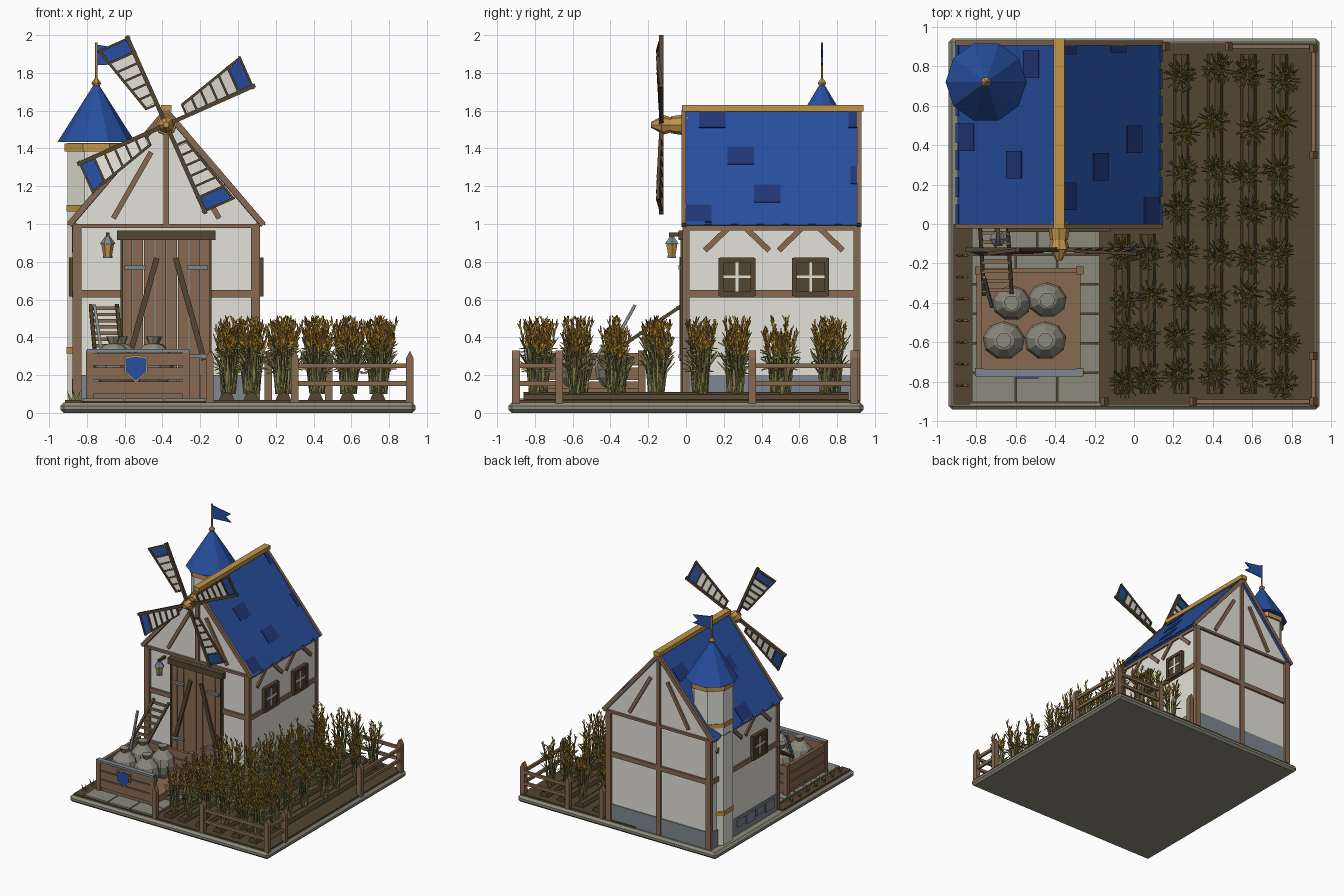
import bpy, bmesh, math, random
from mathutils import Vector, Matrix

random.seed(4)
cube = bpy.data.objects.get("Cube")
if cube:
    bpy.data.objects.remove(cube)


def material(name, r, g, b):
    col = [(c / 255) ** 2.2 for c in (r, g, b)] + [1]
    m = bpy.data.materials.new(name)
    m.use_nodes = True
    m.diffuse_color = col
    m.node_tree.nodes["Principled BSDF"].inputs["Base Color"].default_value = col
    return m


PLASTER = material("plaster", 226, 225, 215)
TIMBER = material("timber", 134, 105, 82)
DARK = material("dark_wood_and_soil", 84, 70, 52)
BLUE = material("roof_blue", 43, 80, 158)
NAVY = material("dark_blue", 38, 58, 118)
GOLD = material("gold", 192, 147, 75)
SLATE = material("slate_grey", 126, 134, 142)
STONE = material("stone", 138, 136, 122)
STALK = material("stalk_olive", 132, 128, 78)
WHEAT = material("wheat_gold", 172, 130, 52)


def finish(name, bm, *mats):
    bmesh.ops.recalc_face_normals(bm, faces=bm.faces)
    me = bpy.data.meshes.new(name)
    bm.to_mesh(me)
    bm.free()
    for m in mats:
        me.materials.append(m)
    ob = bpy.data.objects.new(name, me)
    bpy.context.collection.objects.link(ob)
    return ob


def span(name, x, y, z, mat):
    """Box between pairs of coordinates."""
    bm = bmesh.new()
    size = [b - a for a, b in (x, y, z)]
    mid = [(a + b) / 2 for a, b in (x, y, z)]
    bmesh.ops.create_cube(bm, matrix=Matrix.Translation(mid) @ Matrix.Diagonal(size + [1]))
    return finish(name, bm, mat)


def beam(name, p, q, w, t, mat, n=(0, 1, 0)):
    """Bar from p to q, w wide, t thick along the normal n."""
    p, q, n = Vector(p), Vector(q), Vector(n)
    d = (q - p).normalized()
    x = n.cross(d).normalized()
    y = d.cross(x)
    rot = Matrix((x, y, d)).transposed().to_4x4()
    bm = bmesh.new()
    bmesh.ops.create_cube(bm, matrix=Matrix.Translation((p + q) / 2) @ rot
                          @ Matrix.Diagonal((w, t, (q - p).length, 1)))
    return finish(name, bm, mat)


def prism(name, pts, y0, y1, mat):
    """Outline in x and z, extruded along y."""
    bm = bmesh.new()
    face = bm.faces.new([bm.verts.new((x, y0, z)) for x, z in pts])
    ext = bmesh.ops.extrude_face_region(bm, geom=[face])["geom"]
    bmesh.ops.translate(bm, vec=(0, y1 - y0, 0), verts=[v for v in ext if isinstance(v, bmesh.types.BMVert)])
    return finish(name, bm, mat)


def cone(name, loc, r1, r2, h, sides, mat, rot=None):
    """Tapered cylinder standing on loc."""
    bm = bmesh.new()
    m = Matrix.Translation(loc) @ (rot or Matrix.Rotation(math.pi / sides, 4, 'Z')) @ Matrix.Translation((0, 0, h / 2))
    bmesh.ops.create_cone(bm, cap_ends=True, segments=sides, radius1=r1, radius2=r2, depth=h, matrix=m)
    return finish(name, bm, mat)


# Ground
slab = span("base_slab", (-.94, .94), (-.94, .94), (0, .055), STONE)
bev = slab.modifiers.new("bevel", 'BEVEL')
bev.width = .018
span("soil_field", (-.16, .915), (-.915, .915), (.05, .067), DARK)
span("soil_strip", (-.915, -.83), (-.915, 0), (.05, .067), DARK)
span("paving_bed", (-.83, -.16), (-.91, 0), (.05, .062), DARK)
for row in range(6):
    edges = [-.825] + [e - (row % 2) * .1 for e in (-.6, -.39)] + [-.17]
    for a, b in zip(edges, edges[1:]):
        y = -.905 + row * .15
        span("paving_stone", (a + .004, b - .004), (y + .004, y + .146), (.05, .075), STONE)

# House body and plinth
C, HALF = -.38, .485
prism("house_walls", [(C - HALF, .06), (C + HALF, .06), (C + HALF, 1), (C + .5, 1.0), (C, 1.575),
                      (C - .5, 1.0), (C - HALF, 1)], .005, .9, PLASTER)
span("stone_plinth", (C - .492, C + .492), (-.004, .908), (.055, .2), SLATE)
for k in range(4):
    span("plinth_block", (C - .5, C - .48), (.06 + k * .13, .17 + k * .13), (.1 + k % 2 * .02, .18), SLATE)

# Roof with darker tile patches
prism("roof", [(C - .515, 1.0), (C, 1.61), (C + .515, 1.0), (C + .495, .99), (C, 1.57), (C - .495, .99)],
      -.008, .925, BLUE)
span("ridge_beam", (C - .028, C + .028), (-.022, .94), (1.595, 1.63), GOLD)
for side, patches in ((1, ((.14, .09), (.29, .41), (.43, .74), (.065, .91), (.89, .09), (.9, .58))),
                      (-1, ((.81, .27), (.44, .91), (.3, .44)))):
    down = Vector((side * .515, 0, -.61))
    nrm = Vector((side * .61, 0, .515)).normalized()
    top = Vector((C, 0, 1.61)) + nrm * .002
    for y, f in patches:
        o = Vector((0, y, 0))
        w = .06 if y > .85 else .14
        beam("dark_tile_patch", top + o + down * (f - .075), top + o + down * (f + .075), w, .008, NAVY, nrm)
    for k in range(7):
        o = Vector((0, .05 + k * .137, 0))
        beam("eave_tile", top + o + down * .985, top + o + down * 1.012, .1, .006, BLUE, nrm)

# Timber frame on front and back
for y, s in ((0, -1), (.905, 1)):
    for k in (-1, 1):
        beam("corner_post", (C + k * .472, y, .06), (C + k * .472, y, .99), .048, .035, TIMBER)
        beam("rake_board", (C + k * .515, y + s * .012, .995), (C, y + s * .012, 1.597), .032, .024, TIMBER)
        beam("gable_brace", (C + k * .28, y, 1.03), (C + k * .08, y, 1.38), .028, .02, TIMBER)
        beam("wall_rail", (C + k * .46, y, .63), (C + k * (.23 if s < 0 else 0), y, .63), .04, .025, TIMBER)
    beam("gable_post", (C, y, 1.0), (C, y, 1.54), .03, .03, TIMBER)
    beam("tie_beam", (C - .49, y, .99), (C + .49, y, .99), .02, .03, TIMBER)
beam("back_post", (C, .905, .06), (C, .905, 1), .04, .025, TIMBER)

# Timber frame and windows on the sides
X = (1, 0, 0)
for k in (-1, 1):
    x = C + k * HALF
    for z in (.63, .985):
        beam("side_rail", (x, 0, z), (x, .9, z), .04, .025, TIMBER, X)
    for y in (.27, .66):
        for s in (-1, 1):
            beam("side_brace", (x, y + s * .17, .86), (x, y + s * .05, .975), .03, .025, TIMBER, X)
        if k < 0 and y > .5:
            continue
        span("window_pane", (x - .018, x + .018), (y - .09, y + .09), (.63, .81), DARK)
        for s in (-1, 1):
            beam("window_jamb", (x, y + s * .085, .62), (x, y + s * .085, .82), .025, .06, DARK, X)
            beam("window_sill", (x, y - .09, .72 + s * .09), (x, y + .09, .72 + s * .09), .025, .06, DARK, X)
        beam("mullion", (x, y, .64), (x, y, .8), .014, .045, PLASTER, X)
        beam("mullion", (x, y - .075, .72), (x, y + .075, .72), .014, .045, PLASTER, X)

# Double door
for i in range(8):
    x = -.62 + i * .06
    span("door_plank", (x + .002, x + .058), (-.02, .01), (.075, .92), TIMBER)
beam("door_lintel", (-.64, -.015, .94), (-.12, -.015, .94), .05, .05, DARK)
for k in (-1, 1):
    beam("door_brace", (C + k * .2, -.025, .28), (C + k * .05, -.025, .82), .03, .02, DARK)
    beam("door_edge", (C + k * .235, -.015, .08), (C + k * .235, -.015, .92), .012, .03, DARK)
    for z in (.3, .77):
        beam("door_hinge", (C + k * .22, -.03, z), (C + k * .11, -.03, z), .02, .02, SLATE)

# Wall lantern
beam("lantern_bracket", (-.69, 0, .945), (-.69, -.09, .945), .02, .02, DARK, X)
cone("lantern_cap", (-.69, -.075, .895), .042, .012, .04, 6, SLATE)
cone("lantern_glass", (-.69, -.075, .83), .022, .034, .065, 6, GOLD)
cone("lantern_foot", (-.69, -.075, .82), .026, .026, .012, 6, SLATE)

# Corner tower with flag
TX, TY = -.75, .72
cone("tower", (TX, TY, .06), .165, .165, 1.37, 8, PLASTER)
for z, r, h in ((.315, .172, .035), (1.065, .172, .035), (1.385, .182, .04)):
    cone("tower_band", (TX, TY, z), r, r, h, 8, GOLD)
cone("tower_roof", (TX, TY, 1.435), .205, .012, .305, 10, BLUE)
cone("finial", (TX, TY, 1.725), .014, .026, .022, 6, GOLD)
cone("finial_top", (TX, TY, 1.747), .026, .006, .025, 6, GOLD)
cone("flag_pole", (TX, TY, 1.74), .007, .007, .22, 6, GOLD)
prism("flag", [(TX, 1.95), (TX + .18, 1.92), (TX + .13, 1.885), (TX + .18, 1.85), (TX, 1.84)],
      TY - .004, TY + .004, BLUE)

# Windmill hub and sails
HUB = Vector((C, -.13, 1.525))
to_front = Matrix.Rotation(math.pi / 2, 4, 'X')
cone("axle_mount", (C, .01, 1.525), .058, .045, .09, 8, GOLD, to_front)
cone("hub", (C, -.08, 1.525), .04, .055, .05, 8, GOLD, to_front)
cone("hub_nose", (C, -.13, 1.525), .045, .015, .055, 8, GOLD, to_front)
for i in range(4):
    a = math.radians(24 + 90 * i)
    u, v = Vector((math.cos(a), 0, math.sin(a))), Vector((-math.sin(a), -.12, math.cos(a)))

    def at(r, f):
        """Point at radius r, fraction f across the tapered sail."""
        return HUB + u * r + v * (f * (.03 + .27 * r))

    def cloth(name, r0, r1, mat):
        bm = bmesh.new()
        quad = [at(r0, .05), at(r1, .05), at(r1, .95), at(r0, .95)]
        f = bm.faces.new([bm.verts.new(p) for p in quad])
        bmesh.ops.solidify(bm, geom=[f], thickness=.006)
        finish(name, bm, mat)

    cloth("sail_cloth", .13, .42, PLASTER)
    cloth("sail_tip", .42, .5, BLUE)
    beam("sail_spar", HUB, at(.515, 0), .022, .024, DARK)
    beam("sail_edge", at(.12, 1), at(.505, 1), .014, .016, DARK)
    for r in (.12, .18, .24, .3, .36, .42, .5):
        beam("sail_batten", at(r, -.08), at(r, 1.05), .012, .018, DARK)

# Wagon box with sacks, open on one side
span("wagon_floor", (-.79, -.27), (-.75, -.23), (.075, .13), TIMBER)
for z in (.1, .175, .25):
    for y in (-.75, -.235):
        beam("wagon_plank", (-.79, y, z + .033), (-.27, y, z + .033), .066, .025, TIMBER)
    beam("wagon_plank", (-.785, -.75, z + .033), (-.785, -.235, z + .033), .066, .025, TIMBER, X)
for x in (-.785, -.275):
    for y in (-.75, -.235):
        span("wagon_post", (x - .02, x + .02), (y - .02, y + .02), (.07, .33), TIMBER)
beam("wagon_rim", (-.8, -.755, .328), (-.26, -.755, .328), .018, .04, SLATE)
for x, y, r in ((-.62, -.4, .1), (-.44, -.385, .1), (-.66, -.59, .108), (-.45, -.59, .108)):
    bm = bmesh.new()
    bmesh.ops.create_uvsphere(bm, u_segments=9, v_segments=6, radius=1,
                              matrix=Matrix.Translation((x, y, .25)) @ Matrix.Diagonal((r, r * .9, .125, 1)))
    finish("sack", bm, STONE)
    cone("sack_knot", (x, y, .36), .02, .04, .045, 7, STONE)
outline = [(-.065, .06), (0, .072), (.065, .06), (.06, -.02), (0, -.075), (-.06, -.02)]
for name, s, y, mat in (("shield_border", 1, -.776, GOLD), ("shield", .87, -.782, BLUE)):
    prism(name, [(-.54 + x * s, .235 + z * s) for x, z in outline], y, -.76, mat)

# Ladder and tool
for x in (-.77, -.63):
    beam("ladder_rail", (x + .01, -.36, .34), (x - .01, -.02, .57), .018, .02, DARK, X)
for k in range(7):
    f = (k + .5) / 7
    beam("ladder_rung", (-.77, -.36 + .34 * f, .34 + .23 * f), (-.63, -.36 + .34 * f, .34 + .23 * f), .018, .018, TIMBER)
beam("tool_handle", (-.72, -.42, .3), (-.76, -.27, .57), .016, .016, SLATE)

# Fence
for x, y in ((-.15, -.9), (.3, -.9), (.91, -.9), (.91, -.67), (.91, .35), (.91, .89), (.48, .9), (.16, .9)):
    prism("fence_post", [(x - .02, .05), (x + .02, .05), (x + .02, .29), (x, .33), (x - .02, .29)],
          y - .02, y + .02, TIMBER)
for z in (.155, .25):
    beam("fence_rail", (.3, -.9, z), (.91, -.9, z), .025, .02, TIMBER)
    beam("fence_rail", (.48, .9, z), (.91, .9, z), .025, .02, TIMBER)
    beam("fence_rail", (.91, -.9, z), (.91, -.67, z), .025, .02, TIMBER, X)
    beam("fence_rail", (.91, .35, z), (.91, .89, z), .025, .02, TIMBER, X)


# Wheat clump: stalks, narrow bent leaves and ears
def wheat_clump():
    bm = bmesh.new()

    def spike(p, q, r, mat):
        rot = (q - p).to_track_quat('Z', 'Y').to_matrix().to_4x4()
        made = bmesh.ops.create_cone(bm, segments=3, radius1=r, radius2=r * .3, depth=(q - p).length,
                                     matrix=Matrix.Translation((p + q) / 2) @ rot)
        for f in {f for v in made["verts"] for f in v.link_faces}:
            f.material_index = mat

    for k in range(9):
        a = k * 2.4 + random.uniform(-.4, .4)
        out = Vector((math.cos(a), math.sin(a), 0))
        lean, h = random.uniform(.015, .085), random.uniform(.29, .41)
        root = out * .02
        neck = out * lean * .7 + Vector((0, 0, h * .66))
        tip = out * lean + Vector((0, 0, h))
        side = Vector((-out.y, out.x, 0))
        spike(root, neck, .008, 0)
        spike(neck, tip, .006, 1)
        for j in range(6):
            p = neck.lerp(tip, j / 6)
            w = (side if j % 2 else out) * (.018 if j % 4 < 2 else -.018)
            spike(p, p + w + Vector((0, 0, .032)), .007, j == 2 and k % 2 or 1)
        for turn, rise in ((.5, .4), (-.6, .62)):
            way = (out + side * turn).normalized()
            mid = way * .04 + Vector((0, 0, h * rise))
            end = way * .085 + Vector((0, 0, h * (rise + random.uniform(-.05, .2))))
            spike(root, mid, .009, 0)
            spike(mid, end, .007, 0)
    return finish("wheat", bm, STALK, WHEAT)


clumps = [wheat_clump() for _ in range(4)]
spots = []
for x, top in ((-.06, -.05), (.07, -.05), (.24, .86), (.41, .86), (.58, .86), (.74, .86)):
    bm = bmesh.new()
    bmesh.ops.create_cone(bm, cap_ends=True, segments=8, radius1=.04, radius2=.04, depth=top + .86,
                          matrix=Matrix.Translation((x, (top - .86) / 2, .07)) @ to_front)
    finish("soil_ridge", bm, DARK)
    spots += [(x, y) for y in (-.78, -.57, -.37, -.17, .07, .27, .5, .76) if y < top]
for i, (x, y) in enumerate(spots):
    ob = clumps[i] if i < 4 else bpy.data.objects.new("wheat", clumps[i % 4].data)
    if i >= 4:
        bpy.context.collection.objects.link(ob)
    ob.location = (x + random.uniform(-.015, .025), y + random.uniform(-.03, .03), .1)
    ob.rotation_euler.z = random.uniform(0, 6.28)

# Small grass tufts
for k in range(7):
    for s in (-1, 0, 1):
        y = -.82 + k * .11
        cone("grass_tuft", (-.87 + s * .012, y, .06), .01, .001, .06, 3, STALK, Matrix.Rotation(s * .4, 4, 'Y'))
